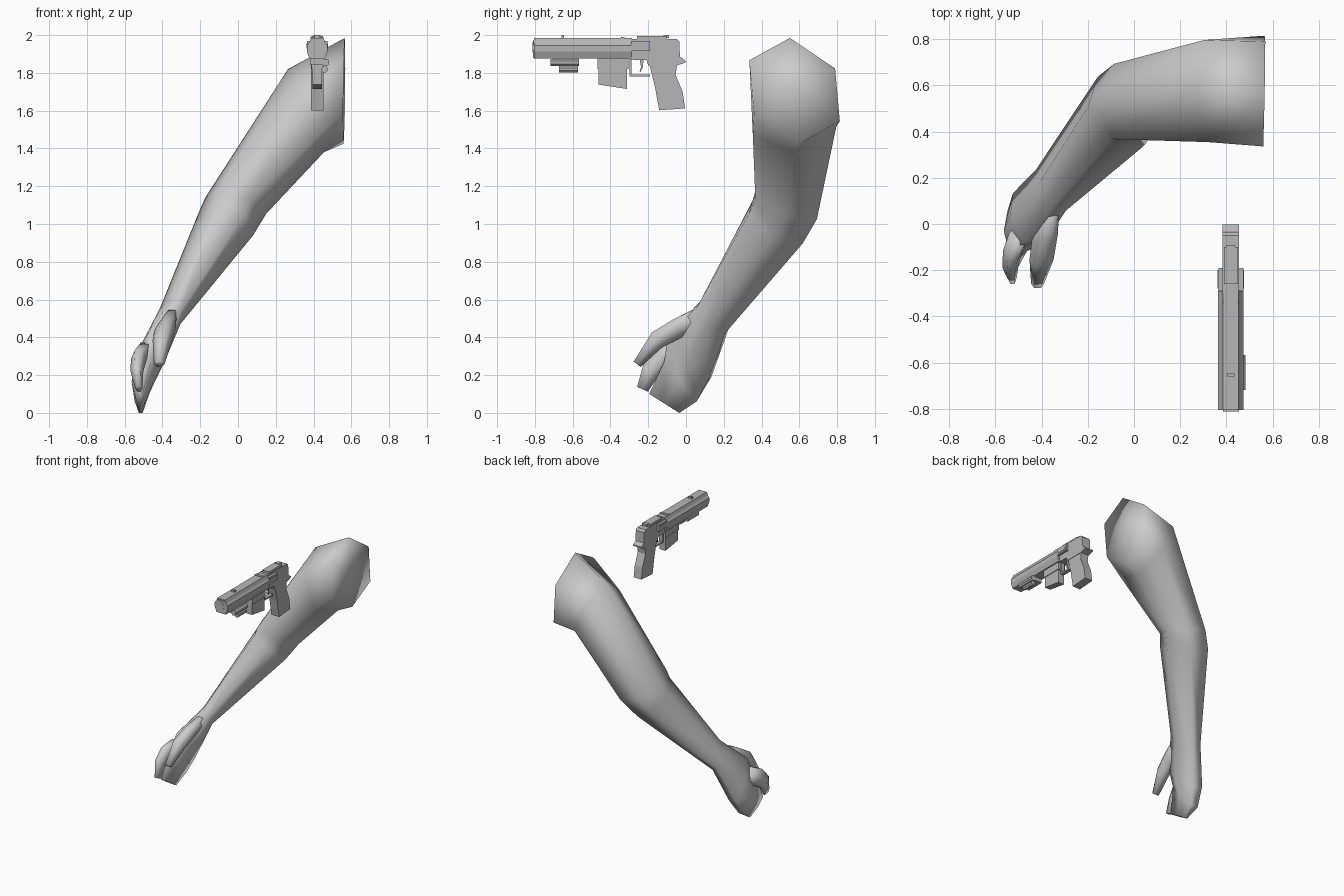
import bpy, bmesh, math
from mathutils import Vector

if "Cube" in bpy.data.objects:
    bpy.data.objects.remove(bpy.data.objects["Cube"])


def material(name, v):
    m = bpy.data.materials.new(name)
    m.diffuse_color = (v, v, v, 1)
    m.use_nodes = True
    m.node_tree.nodes["Principled BSDF"].inputs["Base Color"].default_value = m.diffuse_color
    return m


SKIN = material("light_grey", 0.6)
METAL = material("mid_grey", 0.47)
GX = 0.419  # centre plane of the pistol


def finish(name, bm, mat, smooth=False):
    bmesh.ops.recalc_face_normals(bm, faces=bm.faces)
    me = bpy.data.meshes.new(name)
    bm.to_mesh(me)
    bm.free()
    me.materials.append(mat)
    for p in me.polygons:
        p.use_smooth = smooth
    ob = bpy.data.objects.new(name, me)
    bpy.context.collection.objects.link(ob)
    return ob


def loft(name, rings, sides=6):
    """Skin through elliptical rings given as centre, half axis u, half axis v."""
    bm = bmesh.new()
    loops = []
    for c, u, v in rings:
        c, u, v = Vector(c), Vector(u), Vector(v)
        loops.append([bm.verts.new(c + u * math.cos(a) + v * math.sin(a))
                      for a in (math.tau * i / sides for i in range(sides))])
    for a, b in zip(loops, loops[1:]):
        for i in range(sides):
            j = (i + 1) % sides
            bm.faces.new((a[i], a[j], b[j], b[i]))
    for loop, ring in ((loops[0], rings[0]), (loops[-1], rings[-1])):
        mid = bm.verts.new(ring[0])
        for i in range(sides):
            bm.faces.new((loop[i], loop[(i + 1) % sides], mid))
    return finish(name, bm, SKIN, True)


def prism(name, pts, lo, hi, axis="x"):
    """Extrude a (y, z) outline along x, or an (x, z) outline along y."""
    bm = bmesh.new()
    place = (lambda p, d: (d, p[0], p[1])) if axis == "x" else (lambda p, d: (p[0], d, p[1]))
    a = [bm.verts.new(place(p, lo)) for p in pts]
    b = [bm.verts.new(place(p, hi)) for p in pts]
    bm.faces.new(a)
    bm.faces.new(b)
    for i in range(len(pts)):
        j = (i + 1) % len(pts)
        bm.faces.new((a[i], a[j], b[j], b[i]))
    return finish(name, bm, METAL)


def slab(name, pts, half):
    return prism(name, pts, GX - half, GX + half)


def box(name, y0, y1, z0, z1, half):
    return slab(name, [(y0, z0), (y1, z0), (y1, z1), (y0, z1)], half)


def rod(name, x, z, r, y0, y1, n=8):
    pts = [(x + r * math.cos(math.tau * (i + .5) / n), z + r * math.sin(math.tau * (i + .5) / n))
           for i in range(n)]
    return prism(name, pts, y0, y1, "y")


# arm: shoulder, upper arm, elbow, wrist, palm and curled fingers
loft("arm", [
    ((.562, .575, 1.705), (.003, -.025, .28), (-.005, -.262, .025)),
    ((.36, .575, 1.60), (-.095, 0, .22), (.01, -.255, -.03)),
    ((-.01, .53, 1.10), (-.16, 0, .045), (-.005, -.188, .06)),
    ((-.06, .485, 1.01), (-.14, .02, .07), (.03, -.165, .09)),
    ((-.36, .145, .51), (-.055, .025, .04), (.045, -.085, .08)),
    ((-.46, .02, .30), (-.075, .02, .02), (.03, -.12, .14)),
    ((-.505, -.03, .165), (-.058, 0, 0), (.015, -.10, .12)),
    ((-.515, -.115, .05), (-.02, 0, 0), (0, -.092, .058)),
])

# index finger, running from the wrist
loft("index_finger", [
    ((-.355, .11, .52), (-.03, .01, .01), (.02, -.04, .05)),
    ((-.385, -.05, .445), (-.055, 0, 0), (.01, -.025, .055)),
    ((-.40, -.155, .385), (-.052, 0, 0), (0, -.03, .047)),
    ((-.417, -.258, .257), (-.028, 0, 0), (0, -.022, .016)),
])

# middle finger
loft("middle_finger", [
    ((-.49, -.04, .32), (-.05, 0, 0), (0, -.04, .06)),
    ((-.525, -.115, .285), (-.042, 0, 0), (0, -.05, .055)),
    ((-.535, -.19, .22), (-.034, 0, 0), (0, -.042, .04)),
    ((-.525, -.23, .125), (-.018, 0, 0), (0, -.033, .015)),
])

# barrel housing: faceted outline run front to back
half = [(.033, 1.985), (.042, 1.962), (.055, 1.945), (.055, 1.912), (.04, 1.875)]
outline = [(GX + x, z) for x, z in half] + [(GX - x, z) for x, z in reversed(half)]
prism("barrel_housing", outline, -.805, -.287, "y")
rod("muzzle", GX, 1.935, .03, -.812, -.78)
box("muzzle_rim", -.81, -.795, 1.88, 1.975, .035)

# frame with its rear tang
slab("frame", [(-.30, 1.87), (-.30, 1.98), (-.05, 1.98), (-.035, 1.965), (-.032, 1.885),
               (-.002, 1.865), (-.002, 1.855), (-.045, 1.84), (-.20, 1.84), (-.21, 1.868)], .036)
box("side_plate", -.29, -.19, 1.917, 1.97, .054)
box("side_plate_inset", -.28, -.20, 1.928, 1.955, .057)
box("top_block", -.26, -.10, 1.975, 1.995, .03)
box("rear_sight", -.12, -.09, 1.985, 2.0, .018)
box("top_rib", -.345, -.325, 1.98, 1.99, .034)
box("front_sight", -.66, -.645, 1.98, 2.0, .015)

# grip
slab("grip", [(-.20, 1.87), (-.165, 1.73), (-.142, 1.602), (-.005, 1.612), (-.018, 1.70),
              (-.055, 1.79), (-.045, 1.86)], .033)

# trigger guard and trigger
box("guard_front", -.30, -.288, 1.785, 1.872, .014)
box("guard_bottom", -.30, -.19, 1.78, 1.792, .014)
slab("trigger", [(-.245, 1.87), (-.225, 1.87), (-.228, 1.83), (-.24, 1.805), (-.246, 1.808),
                 (-.238, 1.83)], .008)

# magazine in front of the guard
slab("magazine", [(-.463, 1.88), (-.463, 1.738), (-.312, 1.715), (-.312, 1.88)], .025)
box("magazine_collar", -.468, -.305, 1.82, 1.88, .031)

# sighting tubes hung beside the barrel
box("tube_mount", -.71, -.57, 1.845, 1.885, .035)
rod("upper_tube", .463, 1.855, .021, -.717, -.567)
rod("lower_tube", .459, 1.819, .018, -.672, -.572)
